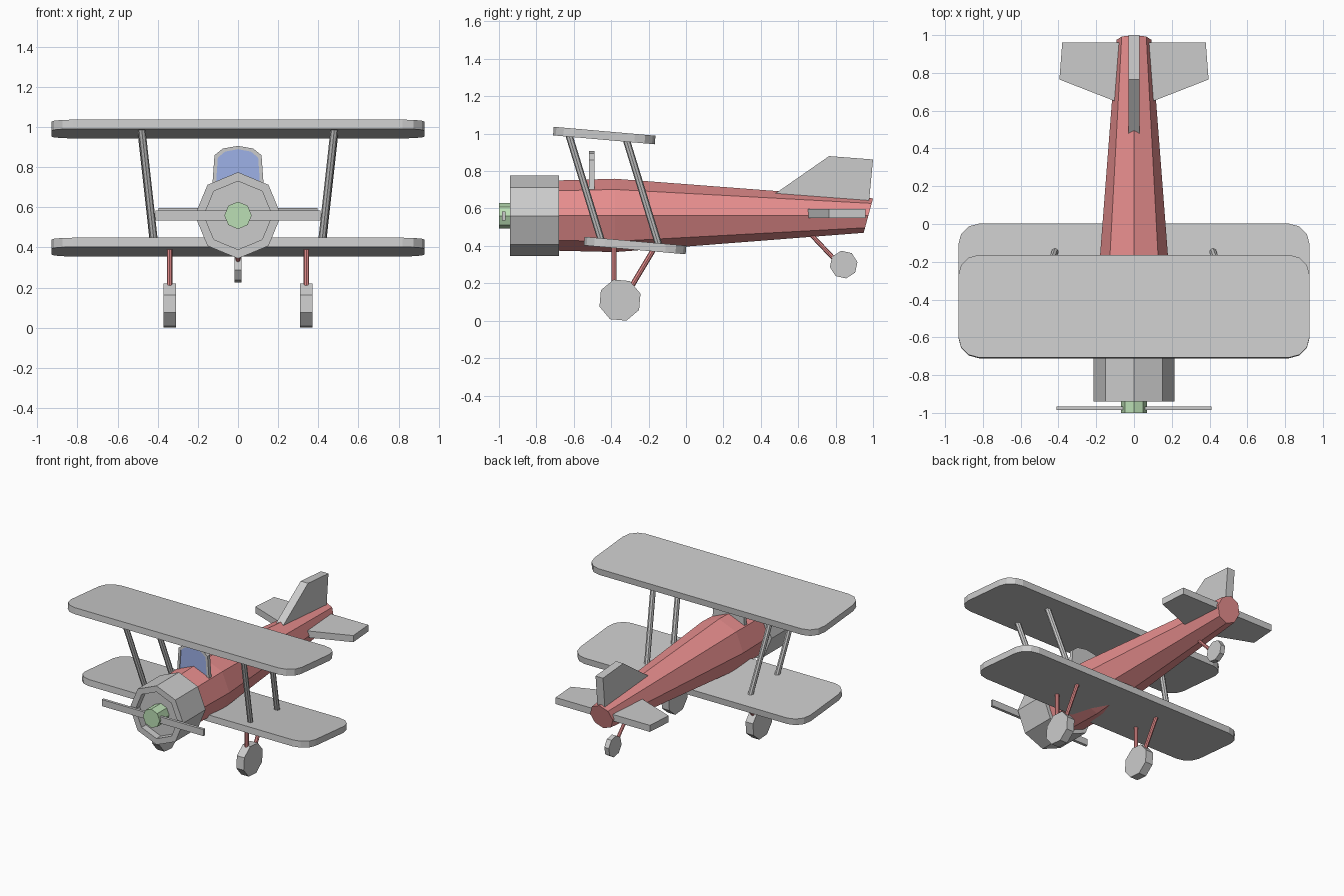
import bpy, bmesh
from math import sin, cos, radians, pi
from mathutils import Vector, Matrix

if "Cube" in bpy.data.objects:
    bpy.data.objects.remove(bpy.data.objects["Cube"])


def material(name, rgb):
    m = bpy.data.materials.new(name)
    m.diffuse_color = (*rgb, 1)
    m.use_nodes = True
    m.node_tree.nodes["Principled BSDF"].inputs["Base Color"].default_value = m.diffuse_color
    return m


RED = material("red_paint", (0.80, 0.27, 0.27))
GREEN = material("green_paint", (0.50, 0.74, 0.46))
BLUE = material("blue_glass", (0.34, 0.44, 0.80))


def loft(name, rings, mat=None, mirror=False):
    """Bridge equal-length point rings and cap both ends."""
    bm = bmesh.new()
    loops = [[bm.verts.new(p) for p in ring] for ring in rings]
    n = len(loops[0])
    for a, b in zip(loops, loops[1:]):
        for i in range(n):
            j = (i + 1) % n
            bm.faces.new((a[i], a[j], b[j], b[i]))
    bm.faces.new(loops[0])
    bm.faces.new(loops[-1])
    bmesh.ops.recalc_face_normals(bm, faces=bm.faces)
    me = bpy.data.meshes.new(name)
    bm.to_mesh(me)
    bm.free()
    ob = bpy.data.objects.new(name, me)
    bpy.context.collection.objects.link(ob)
    if mat:
        me.materials.append(mat)
    if mirror:
        ob.modifiers.new("mirror", 'MIRROR').use_mirror_merge = False
    return ob


def ring_y(r, y, z=0.56, lean=0.0):
    """Octagon facing along y, with a corner on top; lean tilts it in y."""
    return [(r * sin(i * pi / 4), y + lean * cos(i * pi / 4), z + r * cos(i * pi / 4))
            for i in range(8)]


def rod(name, p, q, r, mat=None, mirror=True, spin=0.0):
    """Eight-sided cylinder between two points."""
    p, q = Vector(p), Vector(q)
    d = (q - p).normalized()
    u = d.cross(Vector((0, 1, 0))).normalized()
    v = d.cross(u)
    offs = [u * r * cos(i * pi / 4 + spin) + v * r * sin(i * pi / 4 + spin) for i in range(8)]
    return loft(name, [[p + o for o in offs], [q + o for o in offs]], mat, mirror)


def box(name, x, y, z, mat=None):
    return loft(name, [[(x[0], yy, zz), (x[1], yy, zz), (x[1], yy, zz2), (x[0], yy, zz2)]
                       for yy, zz, zz2 in ((y[0], *z), (y[1], *z))], mat)


# Fuselage, recessed engine cowl, hub and propeller
loft("fuselage", [ring_y(0.187, -0.72, 0.562), ring_y(0.196, -0.38, 0.563),
                  ring_y(0.092, 0.975, 0.562, 0.025)], RED)
loft("engine_cowl", [ring_y(0.215, -0.68), ring_y(0.215, -0.94),
                     ring_y(0.17, -0.94), ring_y(0.17, -0.89)])
loft("propeller_hub", [ring_y(0.068, -1.0), ring_y(0.068, -0.88)], GREEN)
box("propeller", (-0.41, 0.41), (-0.985, -0.965), (0.535, 0.583))


# Wings: rounded slabs tilted nose-up
def wing(name, y, z, hx=0.93, hy=0.273, r=0.11, t=0.046):
    outline = []
    for k, (sx, sy) in enumerate(((1, 1), (-1, 1), (-1, -1), (1, -1))):
        for s in range(4):
            a = radians(90 * k + 30 * s)
            outline.append((sx * (hx - r) + r * cos(a), sy * (hy - r) + r * sin(a)))
    place = Matrix.Translation((0, y, z)) @ Matrix.Rotation(radians(-5), 4, 'X')
    loft(name, [[place @ Vector((px, py, h)) for px, py in outline] for h in (-t / 2, t / 2)])


wing("upper_wing", -0.437, 0.99)
wing("lower_wing", -0.272, 0.402)

# Wing struts
for name, y, z in (("front_wing_strut", -0.625, 0.99), ("rear_wing_strut", -0.318, 0.965)):
    rod(name, (0.48, y, z), (0.417, y + 0.175, z - 0.57), 0.019)

# Windscreen frame with inset glass
half = [(0.13, 0.68), (0.117, 0.86), (0.075, 0.893)]
shape = half + [(0, 0.906)] + [(-x, z) for x, z in reversed(half)]
inner = [(x * 0.86, 0.70 + (z - 0.70) * 0.92) for x, z in shape]


def at_y(points, y):
    return [(x, y, z) for x, z in points]


loft("windscreen_frame", [at_y(shape, -0.49), at_y(shape, -0.518),
                          at_y(inner, -0.518), at_y(inner, -0.506)])
loft("windscreen_glass", [at_y(inner, -0.500), at_y(inner, -0.512)], BLUE)

# Tail fin and tailplane
fin = [(0.42, 0.64), (0.765, 0.88), (1.0, 0.862), (0.975, 0.60)]
loft("tail_fin", [[(x, y, z) for y, z in fin] for x in (-0.03, 0.03)])
plane = [(0.0, 0.61), (0.10, 0.65), (0.395, 0.765), (0.38, 0.96), (0.0, 0.96)]
plane += [(-x, y) for x, y in reversed(plane[1:4])]
loft("tailplane", [[(x, y, z) for x, y in plane] for z in (0.548, 0.596)])

# Main landing gear
rod("main_wheel", (0.31, -0.353, 0.11), (0.37, -0.353, 0.11), 0.115, spin=radians(17.5))
rod("front_gear_leg", (0.34, -0.385, 0.13), (0.34, -0.385, 0.41), 0.014, RED)
rod("rear_gear_leg", (0.34, -0.335, 0.11), (0.34, -0.165, 0.395), 0.014, RED)

# Tail wheel
rod("tail_wheel", (-0.018, 0.843, 0.30), (0.018, 0.843, 0.30), 0.075, None, False, radians(10))
rod("tail_wheel_leg", (0, 0.65, 0.48), (0, 0.83, 0.29), 0.012, RED, False)
